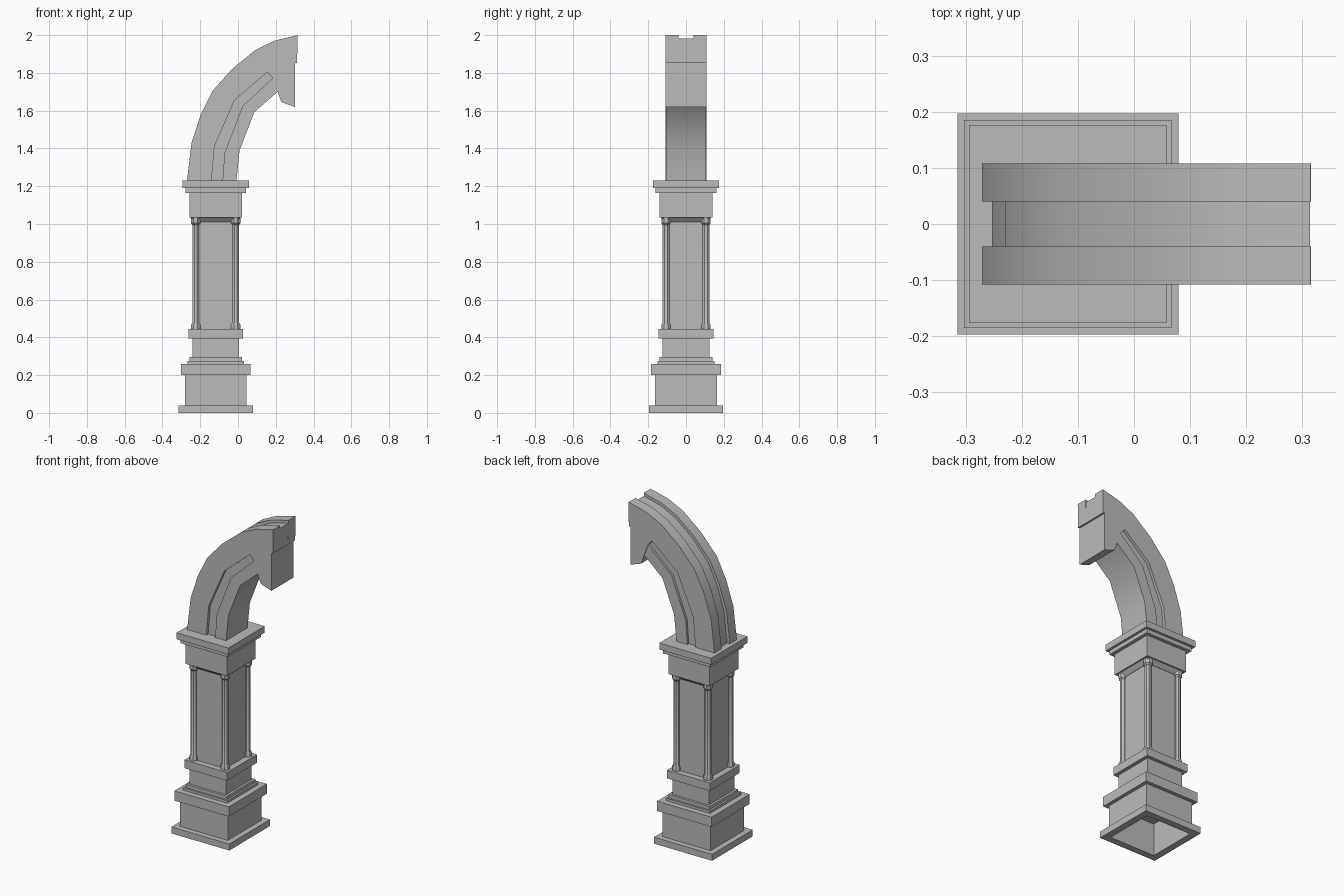
import bpy, bmesh, math

if "Cube" in bpy.data.objects:
    bpy.data.objects.remove(bpy.data.objects["Cube"], do_unlink=True)

stone = bpy.data.materials.new("grey_stone")
stone.use_nodes = True
GREY = (0.5, 0.5, 0.5, 1)
stone.diffuse_color = GREY
stone.node_tree.nodes["Principled BSDF"].inputs["Base Color"].default_value = GREY

CX = -0.118  # pier axis


def finish(bm, name):
    bmesh.ops.recalc_face_normals(bm, faces=bm.faces)
    mesh = bpy.data.meshes.new(name)
    bm.to_mesh(mesh)
    bm.free()
    mesh.materials.append(stone)
    obj = bpy.data.objects.new(name, mesh)
    bpy.context.collection.objects.link(obj)
    bpy.ops.object.select_all(action='DESELECT')
    obj.select_set(True)
    bpy.context.view_layer.objects.active = obj
    bpy.ops.object.shade_smooth_by_angle(angle=math.radians(32))
    return obj


def loft(name, profile, sides, cx, cy):
    """Stack regular rings of (half width, height) and cap both ends."""
    bm = bmesh.new()
    k = 1 / math.cos(math.pi / sides)
    rings = []
    for r, z in profile:
        angles = [(i + 0.5) * math.tau / sides for i in range(sides)]
        rings.append([bm.verts.new((cx + r * k * math.cos(a), cy + r * k * math.sin(a), z))
                      for a in angles])
    for a, b in zip(rings, rings[1:]):
        for i in range(sides):
            j = (i + 1) % sides
            bm.faces.new((a[i], a[j], b[j], b[i]))
    bm.faces.new(rings[0])
    bm.faces.new(rings[-1])
    return finish(bm, name)


def prism(name, outline, y0, y1):
    """Extrude an x-z outline between two depths."""
    bm = bmesh.new()
    face = bm.faces.new([bm.verts.new((x, y0, z)) for x, z in outline])
    out = bmesh.ops.extrude_face_region(bm, geom=[face])
    moved = [v for v in out["geom"] if isinstance(v, bmesh.types.BMVert)]
    bmesh.ops.translate(bm, verts=moved, vec=(0, y1 - y0, 0))
    return finish(bm, name)


def tiers(steps):
    """Turn (half width, bottom, top) tiers into a stepped profile."""
    return [p for r, a, b in steps for p in ((r, a), (r, b))]


# Pedestal, open underneath
loft("pedestal", [(0.155, 0.2)] + tiers([
    (0.155, 0.2, 0), (0.197, 0, 0.04), (0.163, 0.04, 0.2), (0.185, 0.2, 0.26),
    (0.15, 0.26, 0.275), (0.139, 0.275, 0.295), (0.124, 0.295, 0.395),
    (0.145, 0.395, 0.445)])[1:], 4, CX, 0)

# Shaft and capital
loft("shaft", [(0.108, 0.44), (0.108, 1.02)], 4, CX, 0)
loft("capital", [(0.11, 1.01), (0.132, 1.035)] + tiers([
    (0.14, 1.035, 1.165), (0.161, 1.165, 1.19), (0.176, 1.19, 1.23)]), 4, CX, 0)

# Corner colonnettes
for sx in (-1, 1):
    for sy in (-1, 1):
        loft("corner_colonnette", [
            (0.025, 0.44), (0.025, 0.465), (0.018, 0.478), (0.018, 0.995),
            (0.025, 1.005), (0.025, 1.035)], 8, CX + sx * 0.106, sy * 0.106)

# Arch curves, from springing to crown
outer = [(-0.27, 1.23), (-0.246, 1.43), (-0.198, 1.577), (-0.135, 1.705),
         (-0.03, 1.822), (0.093, 1.922), (0.193, 1.97), (0.315, 2.0)]
groove_out = [(-0.14, 1.23), (-0.124, 1.413), (-0.018, 1.656), (0.156, 1.804)]
groove_in = [(-0.082, 1.23), (-0.071, 1.376), (0.024, 1.624), (0.183, 1.772)]
intrados = [(-0.008, 1.23), (0.008, 1.39), (0.087, 1.593), (0.21, 1.70)]
keystone = [(0.313, 1.852), (0.302, 1.852), (0.302, 1.62), (0.23, 1.645),
            (0.21, 1.70), (0.183, 1.772)]

# Channel floor follows the outer curve, sunk towards the arch centre
channel = []
for x, z in outer:
    dx, dz = 0.35 - x, 1.23 - z
    d = math.hypot(dx, dz)
    channel.append((x + 0.018 * dx / d, z + 0.018 * dz / d))
channel[-1] = (0.314, 1.982)

lower = keystone + groove_out[::-1]
prism("arch_core", channel + lower, -0.04, 0.04)
for side in (-1, 1):
    prism("arch_side_rail", outer + lower, side * 0.04, side * 0.108)
prism("arch_groove_floor", groove_out + groove_in[::-1], -0.09, 0.09)
prism("arch_inner_band", groove_in + intrados[::-1], -0.104, 0.104)
